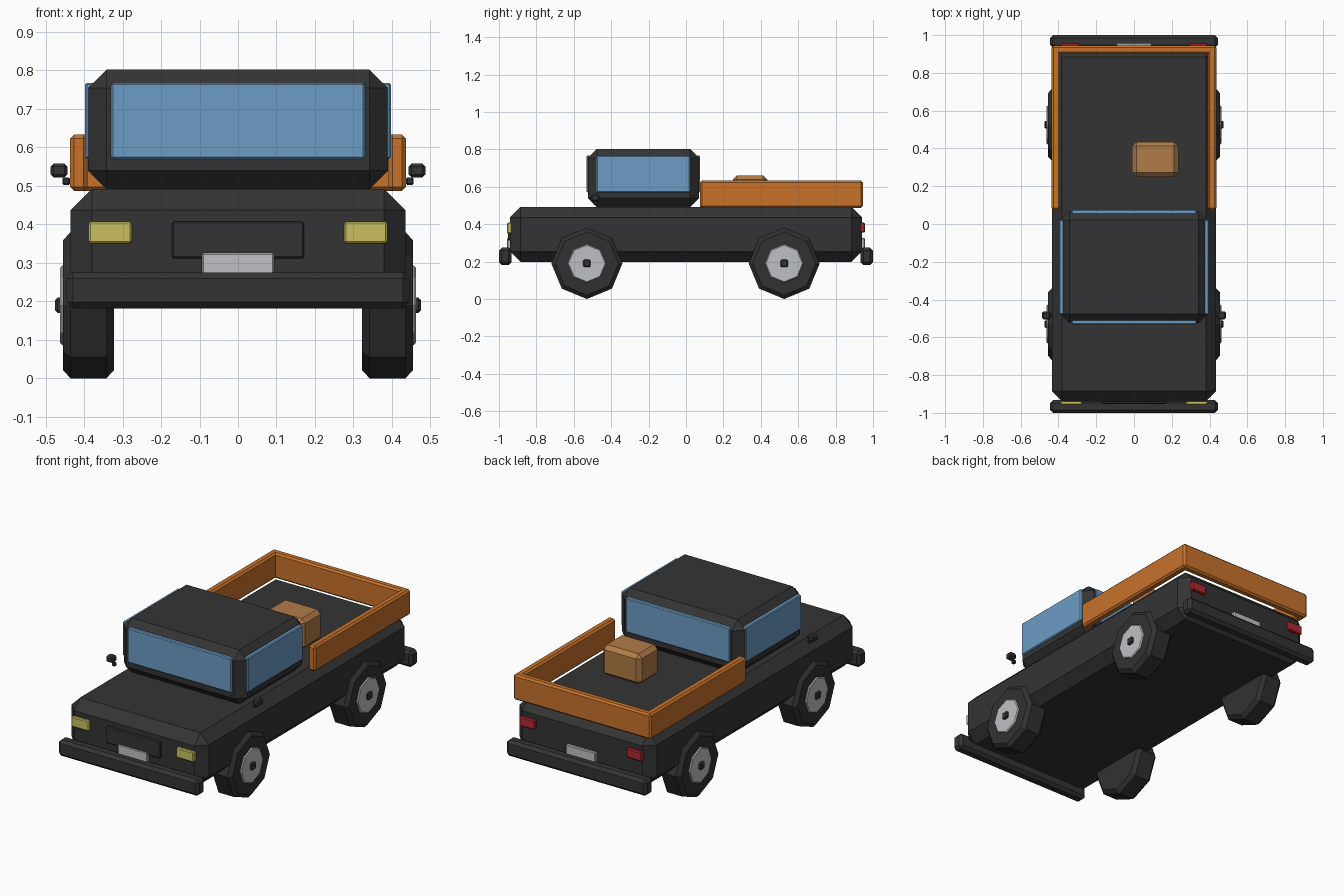
import bpy
import bmesh
from math import radians
from mathutils import Matrix, Vector

if "Cube" in bpy.data.objects:
    bpy.data.objects.remove(bpy.data.objects["Cube"], do_unlink=True)


def material(name, rgb):
    mat = bpy.data.materials.new(name)
    mat.use_nodes = True
    mat.diffuse_color = (*rgb, 1)
    bsdf = mat.node_tree.nodes["Principled BSDF"]
    bsdf.inputs["Base Color"].default_value = (*rgb, 1)
    bsdf.inputs["Roughness"].default_value = 0.8
    return mat


black = material("charcoal paint", (0.034, 0.034, 0.034))
rubber = material("black rubber", (0.031, 0.031, 0.031))
orange = material("orange boards", (0.58, 0.17, 0.024))
glass = material("blue glass", (0.15, 0.33, 0.56))
yellow = material("yellow lamp", (0.58, 0.53, 0.12))
red = material("red lamp", (0.45, 0.022, 0.035))
metal = material("light metal", (0.52, 0.53, 0.55))
tan = material("tan crate", (0.44, 0.20, 0.062))


def finish(name, bm, mat, bevel, limit=30):
    """Turn a bmesh into a flat-shaded object with chamfered edges."""
    bmesh.ops.recalc_face_normals(bm, faces=bm.faces)
    mesh = bpy.data.meshes.new(name)
    bm.to_mesh(mesh)
    bm.free()
    mesh.materials.append(mat)
    obj = bpy.data.objects.new(name, mesh)
    bpy.context.collection.objects.link(obj)
    mod = obj.modifiers.new("chamfer", "BEVEL")
    mod.width = bevel
    mod.segments = 1
    mod.limit_method = "ANGLE"
    mod.angle_limit = radians(limit)
    return obj


def box(name, x, y, z, mat, bevel):
    """Chamfered box from (min, max) ranges."""
    low, high = Vector((x[0], y[0], z[0])), Vector((x[1], y[1], z[1]))
    bm = bmesh.new()
    bmesh.ops.create_cube(bm, size=1)
    bmesh.ops.scale(bm, vec=high - low, verts=bm.verts)
    bmesh.ops.translate(bm, vec=(low + high) / 2, verts=bm.verts)
    return finish(name, bm, mat, bevel)


def disc(name, x, y, z, radius, mat, bevel):
    """Octagonal disc whose axle runs along x."""
    bm = bmesh.new()
    bmesh.ops.create_cone(bm, cap_ends=True, segments=8, radius1=radius,
                          radius2=radius, depth=abs(x[1] - x[0]))
    bmesh.ops.rotate(bm, matrix=Matrix.Rotation(radians(90), 3, "Y"), verts=bm.verts)
    bmesh.ops.translate(bm, vec=((x[0] + x[1]) / 2, y, z), verts=bm.verts)
    return finish(name, bm, mat, bevel, 60)


def span(side, inner, outer):
    """Range on the left (+1) or right (-1) side."""
    return tuple(sorted((side * inner, side * outer)))


# Body and cab
box("body", (-0.435, 0.435), (-0.94, 0.94), (0.198, 0.492), black, 0.055)
box("cab", (-0.39, 0.39), (-0.525, 0.07), (0.492, 0.802), black, 0.048)

# Front and rear: window, bumper, number plate
for end, label, face, cab_face in ((-1, "front", 0.94, 0.525), (1, "rear", 0.94, 0.07)):
    box(label + "_window", (-0.33, 0.33), span(end, cab_face - 0.02, cab_face + 0.006),
        (0.57, 0.768), glass, 0.005)
    box(label + "_bumper", (-0.445, 0.445), span(end, 0.932, 1.0),
        (0.182, 0.275), black, 0.016)
    box(label + "_plate", (-0.093, 0.093), span(end, face - 0.01, face + 0.017),
        (0.27, 0.326), metal, 0.004)
box("grille", (-0.172, 0.172), (-0.952, -0.93), (0.312, 0.408), black, 0.005)

# Parts on both sides
for side, label in ((1, "left"), (-1, "right")):
    box(label + "_side_window", span(side, 0.37, 0.397), (-0.478, 0.022),
        (0.57, 0.768), glass, 0.005)
    box(label + "_headlight", span(side, 0.276, 0.388), (-0.957, -0.93),
        (0.35, 0.408), yellow, 0.005)
    box(label + "_tail_light", span(side, 0.29, 0.388), (0.93, 0.957),
        (0.355, 0.408), red, 0.005)
    box(label + "_bed_board", span(side, 0.391, 0.436), (0.075, 0.94),
        (0.487, 0.633), orange, 0.01)
    box(label + "_mirror", span(side, 0.443, 0.487), (-0.505, -0.462),
        (0.522, 0.558), black, 0.008)
    box(label + "_mirror_stalk", span(side, 0.436, 0.456), (-0.495, -0.472),
        (0.502, 0.522), black, 0.004)
    for place, y in (("front", -0.53), ("rear", 0.525)):
        name = f"{place}_{label}_"
        disc(name + "tyre", span(side, 0.322, 0.455), y, 0.19, 0.19, rubber, 0.02)
        disc(name + "hub", span(side, 0.43, 0.462), y, 0.19, 0.103, metal, 0.005)
        box(name + "hub_cap", span(side, 0.45, 0.475), (y - 0.02, y + 0.02),
            (0.17, 0.21), black, 0.006)

# Load bed tailboard and cargo
box("tailboard", (-0.436, 0.436), (0.9, 0.945), (0.487, 0.633), orange, 0.01)
box("crate", (-0.01, 0.235), (0.25, 0.435), (0.485, 0.66), tan, 0.022)
